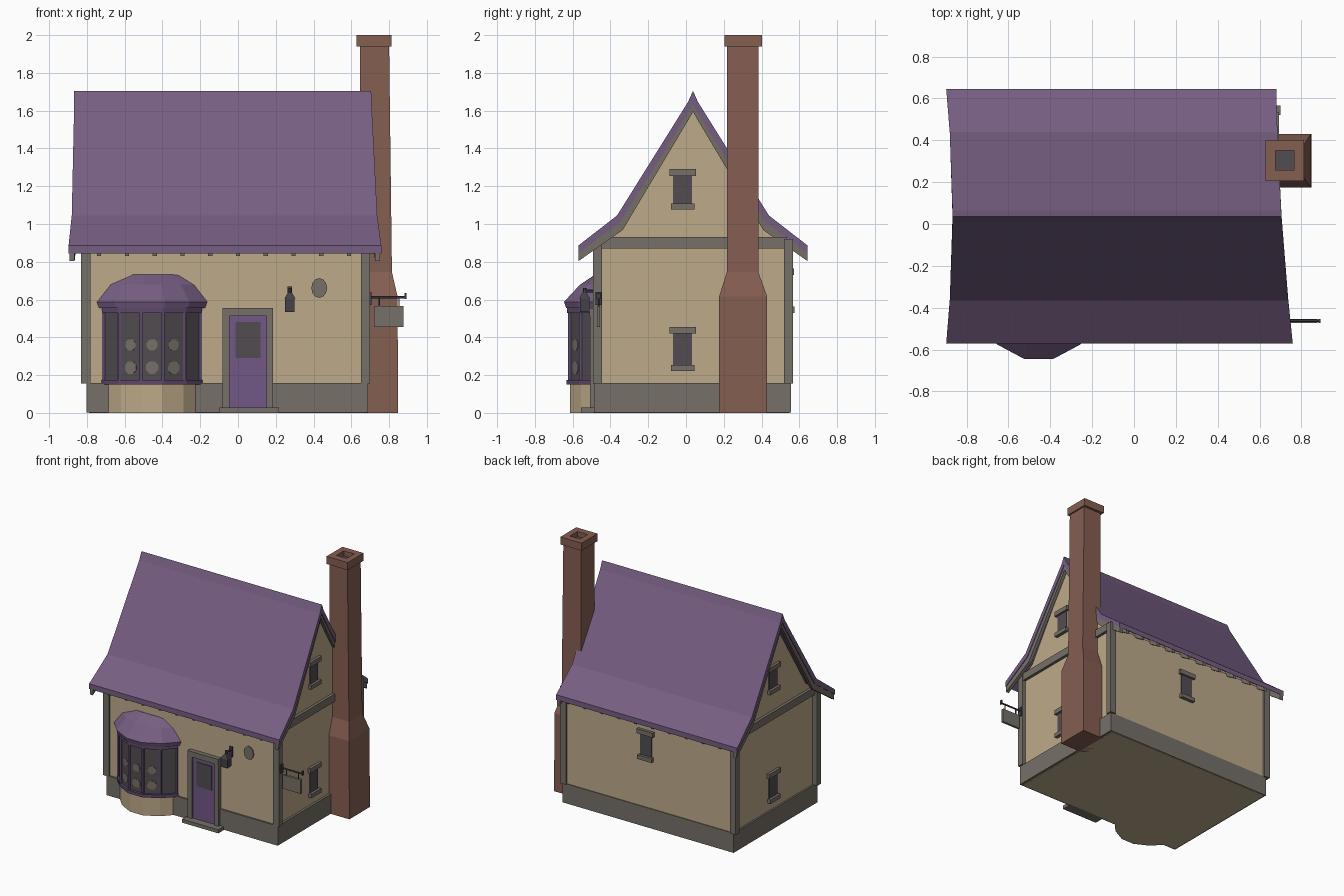
import bpy, bmesh, math
from mathutils import Vector

if "Cube" in bpy.data.objects:
    bpy.data.objects.remove(bpy.data.objects["Cube"])


def mat(name, r, g, b):
    m = bpy.data.materials.new(name)
    m.diffuse_color = (r, g, b, 1)
    m.use_nodes = True
    m.node_tree.nodes["Principled BSDF"].inputs["Base Color"].default_value = m.diffuse_color
    return m


PLASTER = mat("cream plaster", .515, .402, .254)
STONE = mat("grey stone and timber", .181, .162, .138)
ROOF = mat("purple roof", .181, .112, .223)
TRIM = mat("dark purple trim", .110, .068, .150)
DOOR = mat("purple door", .165, .098, .235)
BRICK = mat("brick", .235, .112, .083)
GLASS = mat("dark glass", .085, .073, .083)
IRON = mat("dark iron", .058, .052, .065)


def loft(name, rings, m):
    """Skin a series of equal-sized point rings and cap both ends."""
    bm = bmesh.new()
    vs = [[bm.verts.new(p) for p in r] for r in rings]
    n = len(vs[0])
    for a, b in zip(vs, vs[1:]):
        for i in range(n):
            j = (i + 1) % n
            bm.faces.new((a[i], a[j], b[j], b[i]))
    bm.faces.new(vs[0][::-1])
    bm.faces.new(vs[-1])
    bmesh.ops.recalc_face_normals(bm, faces=bm.faces)
    me = bpy.data.meshes.new(name)
    bm.to_mesh(me)
    bm.free()
    me.materials.append(m)
    ob = bpy.data.objects.new(name, me)
    bpy.context.collection.objects.link(ob)
    return ob


def rect(x0, x1, y0, y1, z):
    return [(x0, y0, z), (x1, y0, z), (x1, y1, z), (x0, y1, z)]


def box(name, x0, x1, y0, y1, z0, z1, m):
    return loft(name, [rect(x0, x1, y0, y1, z0), rect(x0, x1, y0, y1, z1)], m)


def tube(name, a, b, r, m, sides=8, r2=None):
    a, b = Vector(a), Vector(b)
    q = (b - a).to_track_quat('Z', 'Y')
    ring = lambda c, rad: [c + q @ Vector((rad * math.cos(t), rad * math.sin(t), 0))
                           for t in [2 * math.pi * (i + .5) / sides for i in range(sides)]]
    return loft(name, [ring(a, r), ring(b, r if r2 is None else r2)], m)


CY = .037                       # ridge line
WX0, WX1, WY0, WY1 = -.79, .67, -.475, .549

# walls with gables
gable = [(WY0, 0), (WY0, .90), (-.36, .985), (CY, 1.62), (.434, .985), (WY1, .90), (WY1, 0)]
loft("walls", [[(x, y, z) for y, z in gable] for x in (WX0, WX1)], PLASTER)
box("foundation", -.803, .688, -.488, .555, .003, .157, STONE)

# corner posts and gable beams
for sx, x0, x1 in (("left", -.83, -.78), ("right", .65, .70)):
    box(sx + "_front_post", x0, x1, -.492, -.445, .155, .92, STONE)
    box(sx + "_back_post", x0, x1, .52, .567, .155, .92, STONE)
box("left_gable_beam", -.812, -.78, -.46, .535, .87, .93, STONE)
box("right_gable_beam", .65, .692, -.46, .535, .87, .93, STONE)

# roof: flared profile, ends flare out towards the eaves
XL = lambda y: -.867 - .03 * (abs(y - CY) / .607) ** 2
XR = lambda y: .705 - .065 * (y - CY) + .014 * (abs(y - CY) / .607) ** 2


def sym(half):
    """Mirror half a profile (offset from ridge, z) about the ridge."""
    return [(CY - d, z) for d, z in half] + [(CY + d, z) for d, z in half[::-1] if d]


outer = sym([(.607, .886), (.402, 1.045), (.027, 1.645), (0, 1.705)])
inner = sym([(.607, .845), (.386, 1.008), (.024, 1.59), (0, 1.635)])
board = sym([(.607, .803), (.372, .968), (.022, 1.555), (0, 1.595)])
prof = outer + inner[::-1]
loft("roof", [[(f(y), y, z) for y, z in prof] for f in (XL, XR)], ROOF)
prof = inner + board[::-1]
loft("left_bargeboard", [[(XL(y) + d, y, z) for y, z in prof] for d in (.006, .032)], STONE)
loft("right_bargeboard", [[(XR(y) - d, y, z) for y, z in prof] for d in (.006, .032)], STONE)

# rafter tails under both eaves
for i in range(10):
    x = -.735 + i * .147
    for s, side in ((-1, "front"), (1, "back")):
        p = [(.50, .93), (.592, .862), (.592, .83), (.50, .89)]
        loft(f"{side}_rafter_{i}", [[(x + d, CY + s * o, z) for o, z in p] for d in (-.011, .011)], STONE)

# chimney with hollow cap
loft("chimney", [rect(.62, .847, .175, .43, 0), rect(.62, .845, .175, .43, .615),
                 rect(.645, .815, .216, .383, .745), rect(.645, .80, .218, .383, 1.945)], BRICK)
loft("chimney_cap", [rect(.628, .812, .205, .402, 1.94), rect(.628, .812, .205, .402, 2),
                     rect(.675, .765, .258, .352, 2), rect(.675, .765, .258, .352, 1.955)], BRICK)
box("chimney_flue", .675, .765, .258, .352, 1.953, 1.96, GLASS)


# small windows: glass, lintel and sill on a wall facing direction s along an axis
def window(name, axis, wall, s, c, z0, z1):
    def part(suffix, hw, a, b, depth, m):
        lo, hi = sorted((wall - s * .01, wall + s * depth))
        if axis == 'x':
            box(name + suffix, lo, hi, c - hw, c + hw, a, b, m)
        else:
            box(name + suffix, c - hw, c + hw, lo, hi, a, b, m)
    part("_glass", .05, z0 + .02, z1 - .02, .006, GLASS)
    part("_lintel", .07, z1 - .036, z1, .022, STONE)
    part("_sill", .062, z0, z0 + .032, .026, STONE)


window("right_upper_window", 'x', WX1, 1, -.018, 1.077, 1.29)
window("right_lower_window", 'x', WX1, 1, -.018, .222, .456)
window("left_upper_window", 'x', WX0, -1, .05, 1.077, 1.29)
window("left_lower_window", 'x', WX0, -1, .05, .222, .456)
window("back_window", 'y', WY1, 1, -.04, .53, .765)

# bay window: five-sided rings stacked upward
BX, BY = -.455, -.47


def bay(hw, d, z):
    half = [(1, 0), (.67, .6), (.225, 1)]
    pts = [(-a, b) for a, b in half] + [(a, b) for a, b in half[::-1]]
    return [(BX + a * hw, BY - b * d, z) for a, b in pts]


loft("bay_base", [bay(.247, .145, 0), bay(.247, .145, .155)], PLASTER)
loft("bay_sill", [bay(.272, .162, .15), bay(.272, .162, .174)], TRIM)
loft("bay_glass", [bay(.253, .143, .17), bay(.253, .143, .54)], GLASS)
loft("bay_head", [bay(.27, .16, .53), bay(.27, .16, .562)], TRIM)
loft("bay_roof", [bay(.285, .165, .555), bay(.297, .176, .588), bay(.225, .09, .68), bay(.14, .01, .733)], ROOF)
corners = bay(.257, .147, 0)
for i, (x, y, _) in enumerate(corners):
    tube(f"bay_mullion_{i}", (x, y, .165), (x, y, .54), .011, TRIM, 4)
# display goods seen in the three front panes
for i in (1, 2, 3):
    a, b = Vector(bay(.253, .143, 0)[i]), Vector(bay(.253, .143, 0)[i + 1])
    n = Vector(((b - a).y, -(b - a).x, 0)).normalized()
    mid = (a + b) / 2
    for k, (z, r) in enumerate(((.24, .036), (.36, .032))):
        c = mid + Vector((0, 0, z))
        tube(f"display_{i}_{k}", c - n * .005, c + n * .003, r, STONE, 8)

# door with frame, pane and step
box("door_left_jamb", -.082, -.045, -.508, -.46, .02, .555, STONE)
box("door_right_jamb", .15, .185, -.508, -.46, .02, .555, STONE)
box("door_lintel", -.082, .185, -.51, -.46, .512, .556, STONE)
box("door", -.047, .152, -.496, -.46, .02, .515, DOOR)
box("door_pane", -.012, .12, -.501, -.49, .29, .48, GLASS)
box("door_step", -.098, .217, -.555, -.47, 0, .028, STONE)

# lantern on a bracket
LX, LY = .275, -.537
box("lantern_body", LX - .025, LX + .025, LY - .025, LY + .025, .535, .607, IRON)
tube("lantern_cap", (LX, LY, .605), (LX, LY, .638), .042, IRON, 4, .014)
tube("lantern_hook", (LX, LY, .63), (LX, LY, .662), .009, IRON, 6)
tube("lantern_arm", (LX, LY, .645), (LX, WY0, .645), .008, IRON, 6)
box("lantern_plate", LX - .012, LX + .012, -.486, -.47, .59, .67, IRON)

# oval stone in the front wall
loft("oval_stone", [[(.43 + .042 * math.cos(t), y, .661 + .052 * math.sin(t))
                     for t in [i * math.pi / 6 for i in range(12)]] for y in (-.47, -.483)], STONE)

# hanging blank sign
SY = -.463
tube("sign_bar", (.69, SY, .612), (.89, SY, .612), .007, IRON, 6)
box("sign_bar_end", .882, .892, SY - .01, SY + .01, .602, .634, IRON)
box("sign_bracket_plate", .698, .708, SY - .015, SY + .015, .57, .64, IRON)
for i, x in enumerate((.748, .852)):
    tube(f"sign_hanger_{i}", (x, SY, .56), (x, SY, .612), .004, IRON, 6)
box("sign_board", .72, .876, SY - .009, SY + .009, .455, .565, STONE)
